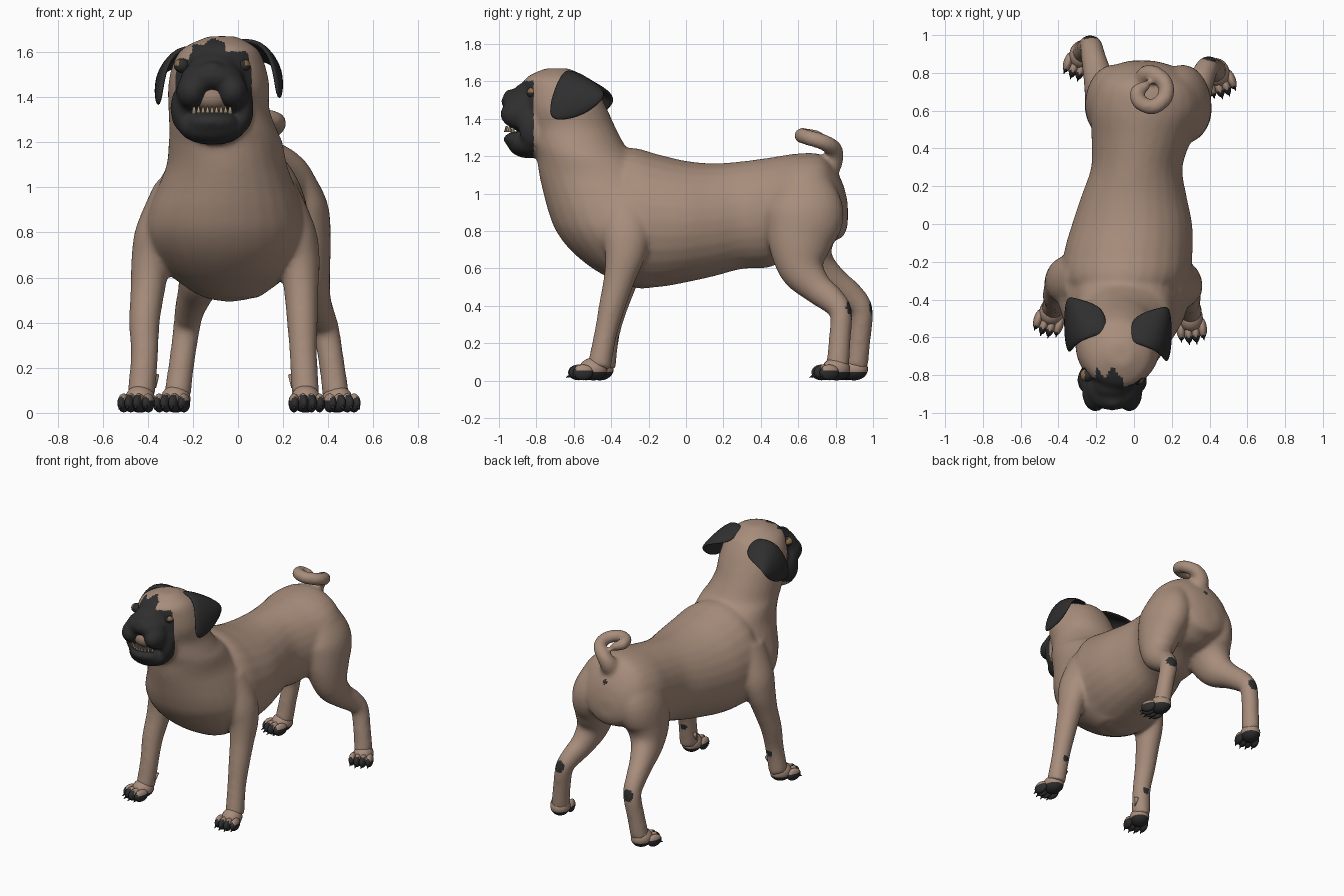
import bpy, bmesh, math
from mathutils import Vector, Matrix

cube = bpy.data.objects.get("Cube")
if cube:
    bpy.data.objects.remove(cube)


def make_material(name, colour):
    mat = bpy.data.materials.new(name)
    mat.use_nodes = True
    mat.diffuse_color = (*colour, 1)
    mat.node_tree.nodes["Principled BSDF"].inputs["Base Color"].default_value = (*colour, 1)
    return mat


FAWN = make_material("fawn coat", (.39, .268, .2))
BLACK = make_material("black markings", (.028, .028, .029))
TEETH = make_material("teeth ivory", (.5, .38, .27))
TONGUE = make_material("mouth brown", (.3, .2, .15))
AMBER = make_material("eye amber", (.27, .15, .07))


def link(name, mesh, materials):
    obj = bpy.data.objects.new(name, mesh)
    bpy.context.collection.objects.link(obj)
    mesh.materials.clear()
    for mat in materials:
        mesh.materials.append(mat)
    mesh.polygons.foreach_set("use_smooth", [True] * len(mesh.polygons))
    return obj


def finish(name, bm, *materials):
    mesh = bpy.data.meshes.new(name)
    bmesh.ops.recalc_face_normals(bm, faces=bm.faces)
    bm.to_mesh(mesh)
    bm.free()
    return link(name, mesh, materials)


def spline(points, steps=5):
    """Smoothly interpolate tuples of any length."""
    out = []
    for i in range(len(points) - 1):
        a, b = points[max(i - 1, 0)], points[i]
        c, d = points[i + 1], points[min(i + 2, len(points) - 1)]
        for s in range(steps):
            t = s / steps
            out.append([q + t * ((r - p) / 2 + t * (p - 2.5 * q + 2 * r - w / 2
                        + t * (1.5 * (q - r) + (w - p) / 2)))
                        for p, q, r, w in zip(a, b, c, d)])
    return out + [list(points[-1])]


def loft(bm, stations, normal=None, sides=28):
    """Closed tube through (x, y, z, side radius, depth radius) stations."""
    path = spline(stations)
    rings = []
    for i, (x, y, z, r_side, r_depth) in enumerate(path):
        before, after = path[max(i - 1, 0)], path[min(i + 1, len(path) - 1)]
        n = Vector(normal) if normal else (Vector(after[:3]) - Vector(before[:3])).normalized()
        side = Vector((1, 0, 0))
        side = (side - n * side.dot(n)).normalized()
        depth = n.cross(side)
        angles = [math.tau * k / sides for k in range(sides)]
        rings.append([bm.verts.new(Vector((x, y, z)) + side * r_side * math.cos(a)
                                   + depth * r_depth * math.sin(a)) for a in angles])
    for lower, upper in zip(rings, rings[1:]):
        for k in range(sides):
            m = (k + 1) % sides
            bm.faces.new((lower[k], lower[m], upper[m], upper[k]))
    bm.faces.new(rings[0][::-1])
    bm.faces.new(rings[-1])


def ball(bm, centre, radii, frame=Matrix()):
    matrix = frame @ Matrix.Translation(centre) @ Matrix.Diagonal((*radii, 1))
    bmesh.ops.create_uvsphere(bm, u_segments=18, v_segments=12, radius=1, matrix=matrix)


def spike(bm, centre, radius, length, tilt, frame=Matrix()):
    matrix = frame @ Matrix.Translation(centre) @ Matrix.Rotation(tilt, 4, 'X')
    bmesh.ops.create_cone(bm, cap_ends=True, segments=8, radius1=radius,
                          radius2=radius * .15, depth=length, matrix=matrix)


skin = bmesh.new()

# Head, neck and chest, stacked downwards
loft(skin, [
    (-.07, -.69, 1.67, .06, .06), (-.08, -.69, 1.62, .16, .165), (-.085, -.67, 1.55, .203, .2),
    (-.085, -.645, 1.45, .225, .225), (-.085, -.61, 1.35, .224, .235),
    (-.065, -.57, 1.25, .24, .25), (-.055, -.53, 1.2, .253, .27), (-.05, -.46, 1.1, .267, .325),
    (-.05, -.4, 1, .305, .362), (-.055, -.37, .9, .34, .365), (-.055, -.33, .8, .355, .365),
    (-.05, -.29, .7, .325, .33), (-.04, -.26, .6, .25, .24), (-.03, -.22, .51, .12, .12)],
    normal=(0, 0, -1))

# Trunk, from shoulders to rump
loft(skin, [
    (-.05, -.45, .92, .2, .27), (-.045, -.3, .875, .33, .37), (-.03, -.15, .855, .34, .355),
    (-.01, 0, .85, .318, .325), (0, .15, .86, .278, .302), (.015, .3, .885, .242, .288),
    (.04, .45, .9, .265, .293), (.065, .6, .95, .295, .265), (.065, .72, .96, .27, .25),
    (.05, .79, .945, .215, .2), (.045, .84, .91, .15, .14), (.04, .865, .89, .06, .06)],
    normal=(0, 1, 0))

# Front legs
loft(skin, [
    (-.29, -.31, 1, .08, .12), (-.355, -.3, .8, .1, .13), (-.385, -.305, .68, .088, .11),
    (-.4, -.335, .55, .077, .085), (-.415, -.38, .4, .068, .071), (-.415, -.415, .25, .061, .061),
    (-.43, -.44, .07, .062, .064)])
loft(skin, [
    (.18, -.32, 1, .08, .12), (.245, -.32, .8, .1, .13), (.275, -.325, .68, .088, .11),
    (.28, -.355, .55, .077, .085), (.285, -.395, .4, .068, .071), (.29, -.43, .25, .061, .061),
    (.3, -.465, .07, .062, .064)])

# Hind legs
loft(skin, [
    (.2, .62, 1.07, .11, .15), (.255, .635, .9, .145, .21), (.285, .61, .74, .128, .175),
    (.31, .62, .6, .1, .125), (.335, .695, .5, .078, .087), (.365, .78, .43, .066, .073),
    (.39, .828, .365, .06, .06), (.415, .822, .22, .057, .059), (.435, .81, .07, .06, .062)])
loft(skin, [
    (-.07, .62, 1.07, .11, .15), (-.105, .645, .9, .143, .2), (-.135, .63, .74, .128, .172),
    (-.16, .675, .62, .102, .128), (-.19, .78, .53, .079, .087), (-.215, .88, .455, .066, .073),
    (-.228, .94, .375, .06, .06), (-.25, .928, .22, .057, .059), (-.27, .91, .07, .06, .062)])

# Curled tail
for x, y, z, r in spline([
        (.07, .73, 1.11, .08), (.07, .785, 1.18, .057), (.11, .79, 1.235, .048),
        (.165, .745, 1.27, .044), (.165, .67, 1.295, .043), (.1, .62, 1.31, .042),
        (.03, .645, 1.31, .041), (.015, .7, 1.3, .038), (.06, .73, 1.285, .03)], 8):
    ball(skin, (x, y, z), (r, r, r))

# Muzzle, lips, lower jaw and nose
MID = -.115
ball(skin, (MID, -.865, 1.49), (.14, .125, .072))
ball(skin, (MID, -.85, 1.545), (.1, .07, .05))
ball(skin, (MID, -.94, 1.53), (.048, .035, .03))
ball(skin, (MID, -.84, 1.265), (.15, .115, .077))
ball(skin, (MID, -.89, 1.29), (.115, .088, .045))
for s in (-1, 1):
    ball(skin, (MID + s * .09, -.895, 1.425), (.07, .1, .08))
    ball(skin, (MID + s * .14, -.825, 1.35), (.045, .07, .1))

# Fuse into one skin, then colour it by region
raw = finish("skin_source", skin, FAWN)
remesh = raw.modifiers.new("Fuse", 'REMESH')
remesh.mode = 'VOXEL'
remesh.voxel_size = .013
soften = raw.modifiers.new("Soften", 'SMOOTH')
soften.factor, soften.iterations = .5, 12
graph = bpy.context.evaluated_depsgraph_get()
fused = bpy.data.meshes.new_from_object(raw.evaluated_get(graph))
bpy.data.objects.remove(raw)
body = link("body", fused, [FAWN, BLACK])

SPOTS = [((.4, .88, .385), .042), ((-.228, .995, .385), .042), ((-.41, -.355, .22), .025),
         ((.285, -.375, .22), .025), ((.065, .84, 1.07), .02)]


def is_black(p):
    mask = p.y < -.815 and 1.185 < p.z < 1.6
    blaze = p.y < -.785 - .025 * math.sin(p.x * 70) and p.z > 1.57 and abs(p.x + .13) < .075
    cheek = p.y < -.76 and 1.25 < p.z < 1.57 and p.x < -.22
    spot = any((p - Vector(c)).length < r for c, r in SPOTS)
    return mask or blaze or cheek or spot or p.z < .045


for face in fused.polygons:
    face.material_index = int(is_black(face.center))


# Paws with four toes each, and their claws
def paw(name, x, y, turn):
    frame = Matrix.Translation((x, y, 0)) @ Matrix.Rotation(turn, 4, 'Z')
    bm, claws = bmesh.new(), bmesh.new()
    ball(bm, (0, .03, .062), (.066, .076, .061), frame)
    for k in (-1.5, -.5, .5, 1.5):
        front = -.058 + abs(k) * .018
        ball(bm, (k * .038, front, .044), (.024, .055, .042), frame)
        spike(claws, (k * .04, front - .05, .024), .011, .034, math.radians(115), frame)
    obj = finish(name, bm, FAWN, BLACK)
    to_local = frame.inverted()
    for face in obj.data.polygons:
        tip = (to_local @ face.center).y < -.07
        face.material_index = int(tip or face.center.z < .052)
    finish(name + "_claws", claws, BLACK)


paw("front_right_paw", -.443, -.49, -.3)
paw("front_left_paw", .302, -.525, .1)
paw("hind_right_paw", -.285, .87, -.3)
paw("hind_left_paw", .45, .775, .35)

# Dewclaws on the front legs
dew = bmesh.new()
for x, y in ((-.365, -.415), (.238, -.445)):
    spike(dew, (x, y, .14), .016, .06, math.radians(160))
finish("dewclaws", dew, FAWN)

# Folded ears: a curved flap, mirrored across the head
FLAP = [[(-.03, -.63, 1.65), (-.03, -.57, 1.63), (-.01, -.48, 1.58)],
        [(.1, -.66, 1.66), (.12, -.57, 1.64), (.16, -.43, 1.55)],
        [(.16, -.72, 1.54), (.19, -.6, 1.53), (.19, -.43, 1.5)],
        [(.175, -.745, 1.39), (.19, -.65, 1.385), (.18, -.54, 1.42)]]


def ear(name, mirrored):
    bm = bmesh.new()
    grid = [[bm.verts.new((-.17 - x, y + .05, z - .03) if mirrored else (x, y, z))
             for x, y, z in row] for row in FLAP]
    for a, b in zip(grid, grid[1:]):
        for k in range(2):
            bm.faces.new((a[k], a[k + 1], b[k + 1], b[k]))
    obj = finish(name, bm, BLACK)
    thick = obj.modifiers.new("Thickness", 'SOLIDIFY')
    thick.thickness, thick.offset = .03, 0
    obj.modifiers.new("Round", 'SUBSURF').levels = 2
    obj.modifiers["Round"].render_levels = 2


ear("left_ear", False)
ear("right_ear", True)

# Eyes, with amber showing at the outer corners
for name, s, y in (("right_eye", -1, -.8), ("left_eye", 1, -.815)):
    eye = bmesh.new()
    centre = Vector((MID + s * .135, y, 1.54))
    ball(eye, centre, (.035, .035, .032))
    obj = finish(name, eye, BLACK, AMBER)
    for face in obj.data.polygons:
        offset = face.center - centre
        face.material_index = int(offset.x * s > .012 and offset.z > 0)

# Open mouth with tongue and lower teeth
mouth = bmesh.new()
ball(mouth, (MID, -.885, 1.395), (.085, .075, .06))
finish("tongue", mouth, TONGUE)
teeth = bmesh.new()
for k in range(-4, 5):
    long = .055 if abs(k) == 4 else .032
    spike(teeth, (MID + k * .02, -.962 + .0022 * k * k, 1.335 + long / 3), .011, long, 0)
finish("teeth", teeth, TEETH)
